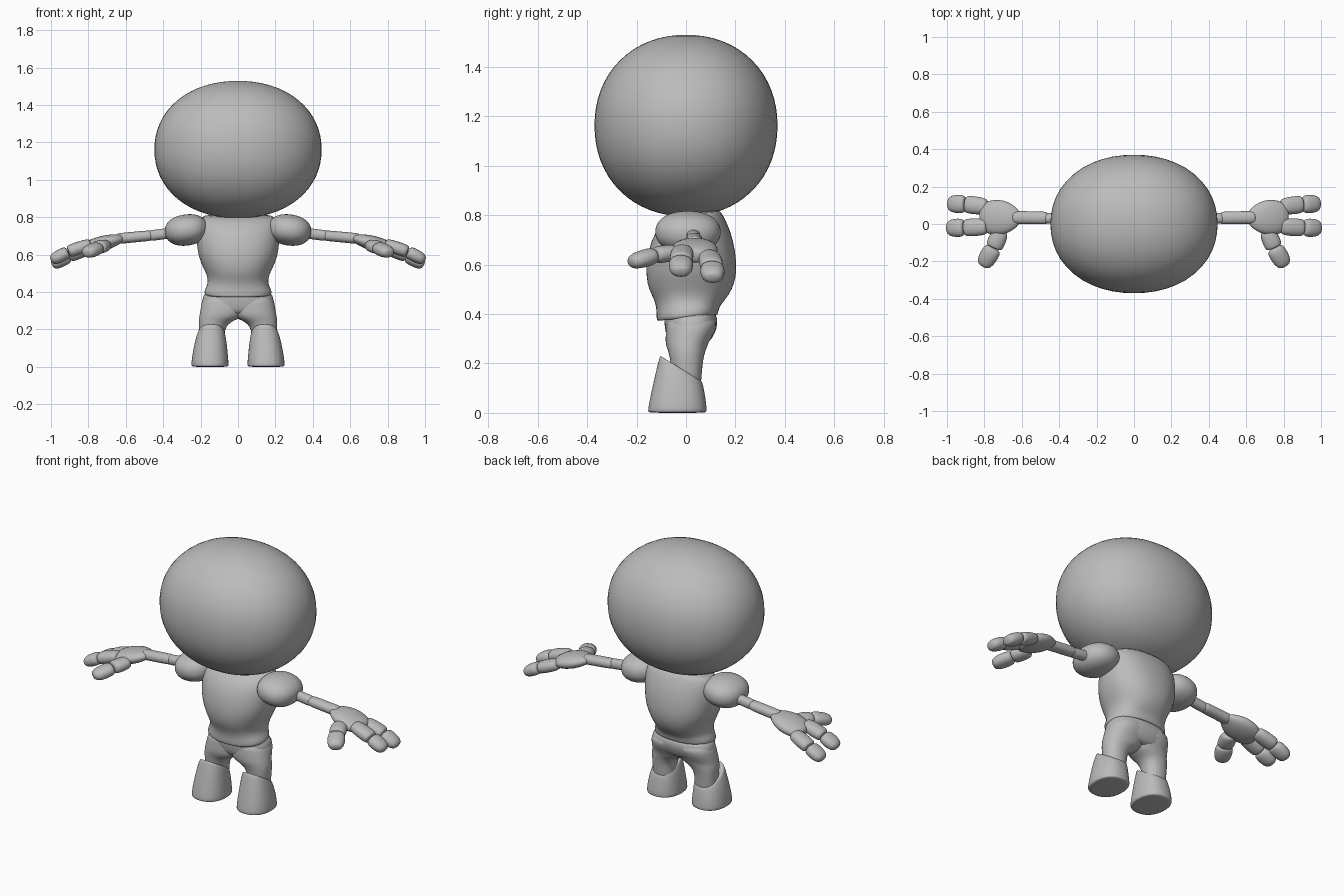
import bpy, bmesh, math
from mathutils import Vector, Matrix

if "Cube" in bpy.data.objects:
    bpy.data.objects.remove(bpy.data.objects["Cube"], do_unlink=True)

grey = bpy.data.materials.new("plain grey")
grey.use_nodes = True
grey.diffuse_color = (0.5, 0.5, 0.5, 1)
grey.node_tree.nodes["Principled BSDF"].inputs["Base Color"].default_value = (0.5, 0.5, 0.5, 1)


def finish(name, bm, mirrored=False, subdiv=1):
    bmesh.ops.recalc_face_normals(bm, faces=bm.faces)
    mesh = bpy.data.meshes.new(name)
    bm.to_mesh(mesh)
    bm.free()
    mesh.materials.append(grey)
    for face in mesh.polygons:
        face.use_smooth = True
    ob = bpy.data.objects.new(name, mesh)
    bpy.context.collection.objects.link(ob)
    if mirrored:
        ob.modifiers.new("Mirror", 'MIRROR').use_mirror_merge = False
    if subdiv:
        ob.modifiers.new("Subdivision", 'SUBSURF').levels = subdiv
        ob.modifiers["Subdivision"].render_levels = subdiv
    return ob


def loft(bm, rings, power=2.0, sides=24, matrix=Matrix()):
    """Join superellipse rings given as (z, cx, cy, rx, ry, slope along y)."""
    loops = []
    for z, cx, cy, rx, ry, slope in rings:
        loop = []
        for i in range(sides):
            a = math.tau * i / sides
            c, s = math.cos(a), math.sin(a)
            x = rx * math.copysign(abs(c) ** (2 / power), c)
            y = ry * math.copysign(abs(s) ** (2 / power), s)
            loop.append(bm.verts.new(matrix @ Vector((cx + x, cy + y, z + slope * y))))
        loops.append(loop)
    for a, b in zip(loops, loops[1:]):
        for i in range(sides):
            j = (i + 1) % sides
            bm.faces.new((a[i], a[j], b[j], b[i]))
    bm.faces.new(loops[0][::-1])
    bm.faces.new(loops[-1])


def segment(name, start, end, width, thick, profile):
    """Rounded limb piece from start to end, mirrored to the other side."""
    start, end = Vector(start), Vector(end)
    d = (end - start).normalized()
    w = d.cross(Vector((0, 0, 1))).normalized()
    n = w.cross(d)
    frame = Matrix.Translation(start) @ Matrix((w, n, d)).transposed().to_4x4()
    length = (end - start).length
    bm = bmesh.new()
    loft(bm, [(t * length, 0, 0, r * width, r * thick, 0) for t, r in profile],
         2.2, 16, frame)
    return finish(name, bm, True)


def blob(name, centre, radii, power, tilt=0, mirrored=False):
    """Slightly squared ellipsoid."""
    bm = bmesh.new()
    bmesh.ops.create_uvsphere(bm, u_segments=48, v_segments=32, radius=1)
    turn = Matrix.Rotation(tilt, 3, 'Y')
    for v in bm.verts:
        p = v.co.copy()
        p /= sum(abs(c) ** power for c in p) ** (1 / power)
        v.co = Vector(centre) + turn @ Vector([a * b for a, b in zip(p, radii)])
    return finish(name, bm, mirrored, 0)


# Head
blob("head", (0, 0, 1.162), (0.447, 0.37, 0.367), 2.12)

# Shirt body with a turned-in hem
bm = bmesh.new()
loft(bm, [
    (0.40, 0, 0.005, 0.13, 0.09, 0.1),
    (0.382, 0, 0.005, 0.165, 0.115, 0.1),
    (0.385, 0, 0.005, 0.178, 0.124, 0.1),
    (0.405, 0, 0.006, 0.182, 0.126, 0.08),
    (0.43, 0, 0.01, 0.168, 0.13, 0.05),
    (0.46, 0, 0.016, 0.16, 0.145, 0),
    (0.50, 0, 0.018, 0.17, 0.17, 0),
    (0.55, 0, 0.021, 0.197, 0.182, 0),
    (0.61, 0, 0.022, 0.217, 0.184, 0),
    (0.70, 0, 0.025, 0.224, 0.167, 0),
    (0.76, 0, 0.032, 0.22, 0.138, 0),
    (0.80, 0, 0.04, 0.205, 0.105, 0.1),
    (0.815, 0, 0.05, 0.16, 0.08, 0.1)], 2.25, 32)
finish("shirt_body", bm)

# Puffed shoulders
blob("shoulder_sleeves", (0.275, 0.008, 0.732), (0.117, 0.132, 0.083), 2.2,
     math.radians(8), True)

# Trousers: hips and two legs that widen into the crotch arch
bm = bmesh.new()
loft(bm, [
    (0.275, 0, 0.012, 0.14, 0.07, 0),
    (0.30, 0, 0.014, 0.19, 0.092, 0),
    (0.34, 0, 0.02, 0.194, 0.105, 0),
    (0.38, 0, 0.02, 0.188, 0.11, 0),
    (0.42, 0, 0.015, 0.165, 0.1, 0)], 2.4, 32)
finish("trouser_hips", bm)
bm = bmesh.new()
legs = [(0.05, 0.075, 0.2, 0.055), (0.15, 0.075, 0.205, 0.06), (0.20, 0.07, 0.208, 0.065),
        (0.228, 0.052, 0.21, 0.07), (0.247, 0.025, 0.21, 0.075), (0.26, -0.01, 0.209, 0.08),
        (0.285, -0.04, 0.205, 0.088), (0.34, -0.05, 0.196, 0.104), (0.40, -0.05, 0.184, 0.105)]
loft(bm, [(z, (a + b) / 2, 0.02 * (z > 0.3) + 0.003, (b - a) / 2, ry, 0)
          for z, a, b, ry in legs], 2.2)
finish("trouser_legs", bm, True)

# Boots with flat soles and sloping tops
bm = bmesh.new()
loft(bm, [
    (0.0, 0.15, -0.035, 0.088, 0.108, 0),
    (0.003, 0.15, -0.035, 0.099, 0.119, 0),
    (0.015, 0.15, -0.035, 0.101, 0.12, 0),
    (0.07, 0.149, -0.031, 0.095, 0.111, -0.1),
    (0.13, 0.146, -0.024, 0.086, 0.098, -0.4),
    (0.172, 0.143, -0.02, 0.075, 0.088, -0.6),
    (0.18, 0.142, -0.02, 0.07, 0.084, -0.62),
    (0.178, 0.142, -0.018, 0.06, 0.074, -0.62),
    (0.16, 0.142, -0.01, 0.045, 0.055, -0.5)], 2.3)
finish("boots", bm, True)

# Arms
tube = [(0, 0.7), (0.03, 0.92), (0.12, 1), (0.5, 1.0), (0.9, 1.02), (0.97, 0.95), (1, 0.7)]
segment("upper_arms", (0.34, 0.03, 0.718), (0.475, 0.03, 0.701), 0.029, 0.029, tube)
segment("forearms", (0.46, 0.032, 0.703), (0.65, 0.035, 0.685), 0.035, 0.029, tube)

# Hands
palm = [(0, 0.35), (0.05, 0.5), (0.2, 0.78), (0.4, 0.97), (0.6, 1), (0.8, 0.92),
        (0.95, 0.7), (1, 0.4)]
segment("hand_palms", (0.613, 0.034, 0.69), (0.825, 0.036, 0.632), 0.097, 0.042, palm)
knuckle = [(0, 0.6), (0.06, 0.82), (0.25, 0.95), (0.6, 1), (0.88, 0.97), (0.97, 0.85), (1, 0.6)]
tip = [(0, 0.6), (0.05, 0.86), (0.2, 1), (0.5, 1), (0.75, 0.92), (0.92, 0.72), (1, 0.4)]
fingers = {
    "front_finger": [(0.785, -0.014, 0.658), (0.908, -0.02, 0.615), (1.0, -0.021, 0.568)],
    "back_finger": [(0.785, 0.092, 0.638), (0.902, 0.106, 0.592), (0.994, 0.108, 0.543)],
    "thumb": [(0.71, -0.035, 0.65), (0.75, -0.127, 0.638), (0.81, -0.226, 0.607)]}
for name, (root, joint, end) in fingers.items():
    segment(name + "_bases", root, joint, 0.049, 0.036, knuckle)
    segment(name + "_tips", joint, end, 0.05, 0.036, tip)
